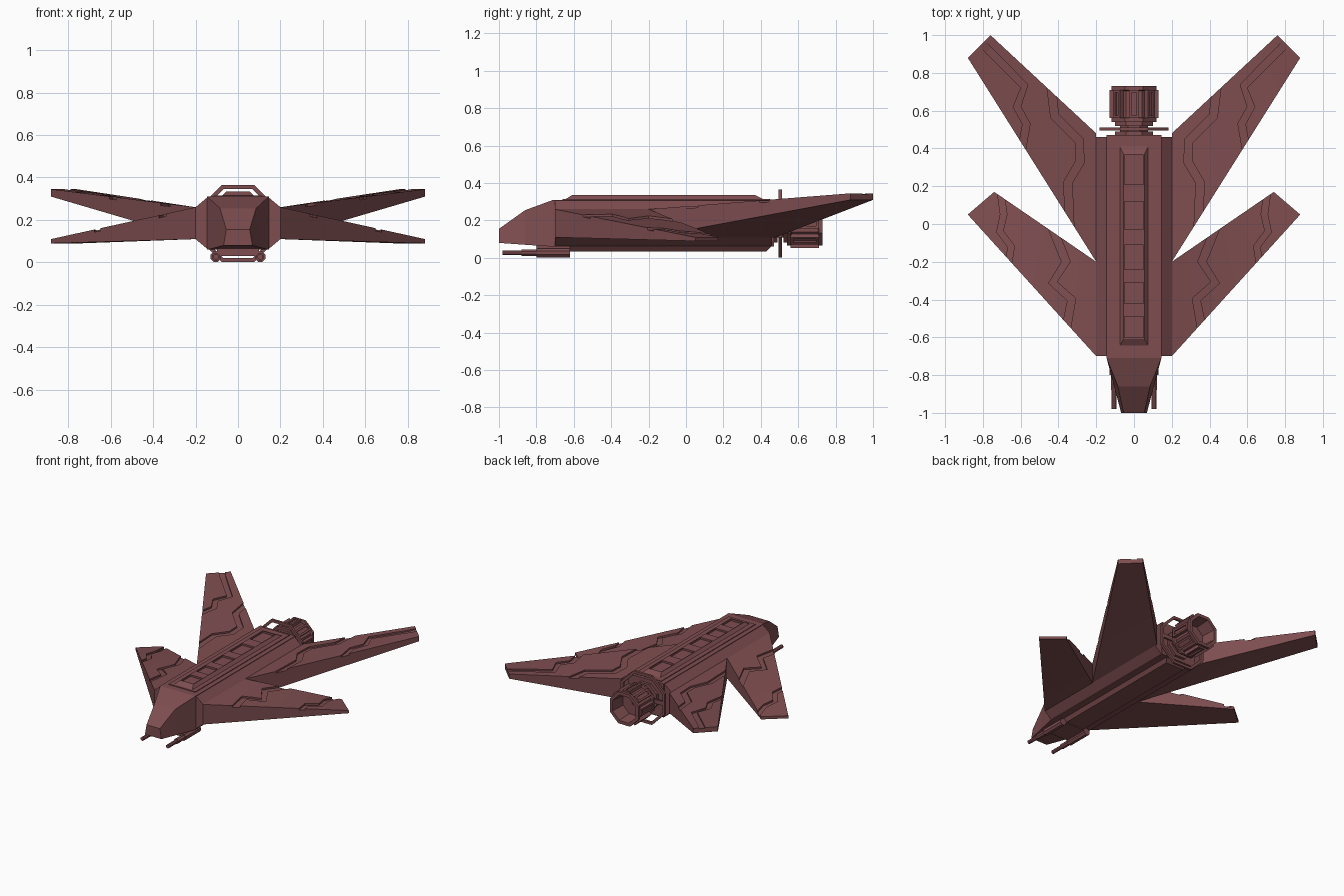
import bpy, bmesh, math
from mathutils import Vector

cube = bpy.data.objects.get("Cube")
if cube:
    bpy.data.objects.remove(cube, do_unlink=True)

hull = bpy.data.materials.new("dull_red_hull")
hull.use_nodes = True
COLOR = (0.21, 0.075, 0.08, 1)
hull.diffuse_color = COLOR
hull.node_tree.nodes["Principled BSDF"].inputs["Base Color"].default_value = COLOR
AXIS_Z = 0.183


def loft(name, sections, mirror=False, closed=False):
    """Skin a list of equal-length point rings; cap the ends unless closed."""
    bm = bmesh.new()
    rings = [[bm.verts.new(p) for p in s] for s in sections]
    pairs = list(zip(rings, rings[1:]))
    if closed:
        pairs.append((rings[-1], rings[0]))
    else:
        bm.faces.new(rings[0])
        bm.faces.new(rings[-1])
    n = len(rings[0])
    for a, b in pairs:
        for i in range(n):
            j = (i + 1) % n
            bm.faces.new((a[i], a[j], b[j], b[i]))
    bmesh.ops.recalc_face_normals(bm, faces=bm.faces)
    me = bpy.data.meshes.new(name)
    bm.to_mesh(me)
    bm.free()
    me.materials.append(hull)
    ob = bpy.data.objects.new(name, me)
    bpy.context.collection.objects.link(ob)
    if mirror:
        ob.modifiers.new("Mirror", "MIRROR")
    return ob


def box(name, x0, x1, y0, y1, z0, z1):
    return loft(name, [[(x0, y, z0), (x1, y, z0), (x1, y, z1), (x0, y, z1)]
                       for y in (y0, y1)])


def frustum(name, bottom, top, z0, z1):
    """Block with sloped sides; bottom and top are (half width, y0, y1)."""
    return loft(name, [[(-w, a, z), (w, a, z), (w, b, z), (-w, b, z)]
                       for (w, a, b), z in ((bottom, z0), (top, z1))])


def lathe(name, profile, sides, cx=0, cz=AXIS_Z, mirror=False, closed=False):
    """Faceted turning about y; radii measure to the flats."""
    k = 1 / math.cos(math.pi / sides)
    angles = [(i + 0.5) * math.tau / sides for i in range(sides)]
    return loft(name, [[(cx + r * k * math.sin(a), y, cz + r * k * math.cos(a))
                        for a in angles] for r, y in profile], mirror, closed)


def cut(ob, cutters):
    bpy.context.view_layer.objects.active = ob
    for c in cutters:
        mod = ob.modifiers.new("Cut", "BOOLEAN")
        mod.object, mod.operation, mod.solver = c, "DIFFERENCE", "EXACT"
        bpy.ops.object.modifier_apply(modifier=mod.name)
        bpy.data.objects.remove(c, do_unlink=True)


# Fuselage, side sponsons and tapered nose
box("fuselage", -0.145, 0.145, -0.71, 0.47, 0.06, 0.31)
loft("wing_root", [[(0.14, y, 0.06), (0.2, y, 0.11), (0.2, y, 0.26), (0.14, y, 0.31)]
                   for y in (-0.7, 0.46)], mirror=True)
loft("nose", [[(-wb, y, zb), (wb, y, zb), (wt, y, zt), (-wt, y, zt)]
              for y, wt, zt, wb, zb in ((-0.71, 0.145, 0.31, 0.145, 0.06),
                                        (-0.86, 0.085, 0.255, 0.105, 0.07),
                                        (-1.0, 0.055, 0.155, 0.068, 0.08))])

# Dorsal spine with recessed panels
frustum("spine_base", (0.11, -0.66, 0.45), (0.11, -0.66, 0.45), 0.305, 0.315)
spine = frustum("spine", (0.08, -0.65, 0.42), (0.055, -0.61, 0.37), 0.31, 0.335)
cut(spine, [box("panel_cutter", -0.05, 0.05, a, b, 0.322, 0.4)
            for a, b in ((0.21, 0.365), (-0.03, 0.12), (-0.24, -0.11),
                         (-0.42, -0.31), (-0.6, -0.49))])

# Belly keel and twin guns
frustum("keel", (0.075, -0.66, 0.43), (0.1, -0.68, 0.46), 0.035, 0.065)
lathe("gun", [(0.013, -0.98), (0.013, -0.88), (0.018, -0.88), (0.018, -0.8),
              (0.024, -0.8), (0.024, -0.62)], 8, 0.105, 0.027, mirror=True)
box("gun_mount", -0.1, 0.1, -0.8, -0.62, 0.03, 0.065)


# Wings: root and tip given as leading and trailing points
def wing(name, lead, trail, top, bottom, grooves):
    lead, trail = [[Vector(p) for p in e] for e in (lead, trail)]

    def top_at(x, y):
        u = 0.5
        for _ in range(10):
            span = lead[1].lerp(trail[1], u).x - lead[0].x
            t = (x - lead[0].x) / span
            a, b = lead[0].lerp(lead[1], t), trail[0].lerp(trail[1], t)
            u = min(1.3, max(-0.3, (y - a.y) / (b.y - a.y)))
        return top[0] + (top[1] - top[0]) * t

    rings = []
    for i in range(7):
        t = i / 6
        a, b = lead[0].lerp(lead[1], t), trail[0].lerp(trail[1], t)
        zt = top[0] + (top[1] - top[0]) * t
        zb = bottom[0] + (bottom[1] - bottom[0]) * t
        rings.append([(a.x, a.y, zb), (b.x, b.y, zb), (b.x, b.y, zt), (a.x, a.y, zt)])
    ob = loft(name, rings)

    cutters = []
    for path, width in grooves:
        pts = [Vector(p) for p in path]
        sections = []
        for i, p in enumerate(pts):
            d = (pts[min(i + 1, len(pts) - 1)] - pts[max(i - 1, 0)]).normalized()
            n = Vector((-d.y, d.x)) * width / 2
            l, r = p + n, p - n
            zl, zr = top_at(*l), top_at(*r)
            sections.append([(l.x, l.y, zl - 0.012), (r.x, r.y, zr - 0.012),
                             (r.x, r.y, zr + 0.05), (l.x, l.y, zl + 0.05)])
        cutters.append(loft("groove_cutter", sections))
    cut(ob, cutters)
    ob.modifiers.new("Mirror", "MIRROR")


wing("rear_wing", ((0.2, -0.2), (0.88, 0.88)), ((0.2, 0.48), (0.76, 1.0)),
     (0.26, 0.345), (0.11, 0.31),
     [(((0.44, 0.74), (0.42, 0.57), (0.29, 0.44), (0.285, 0.33), (0.35, 0.22), (0.34, -0.02)), 0.045),
      (((0.84, 1.0), (0.77, 0.92), (0.58, 0.73), (0.62, 0.62), (0.57, 0.53), (0.6, 0.36)), 0.04)])
wing("front_wing", ((0.2, -0.7), (0.88, 0.05)), ((0.2, -0.2), (0.74, 0.17)),
     (0.26, 0.11), (0.11, 0.09),
     [(((0.44, 0.0), (0.36, -0.2), (0.43, -0.31), (0.33, -0.4), (0.36, -0.56)), 0.045),
      (((0.71, 0.2), (0.69, 0.05), (0.71, -0.04), (0.65, -0.12), (0.67, -0.24)), 0.035)])

# Engine: neck, hollow drum and one rib per facet
lathe("engine_neck", [(0.1, 0.46), (0.1, 0.49), (0.075, 0.49), (0.075, 0.52),
                      (0.1, 0.52), (0.1, 0.55)], 8)
lathe("engine_drum", [(0.085, 0.54), (0.118, 0.54), (0.118, 0.56), (0.105, 0.565),
                      (0.105, 0.705), (0.118, 0.71), (0.118, 0.73), (0.095, 0.73),
                      (0.085, 0.62), (0.01, 0.62), (0.01, 0.54)], 8, closed=True)
for i in range(8):
    rib = box("engine_rib", -0.026, 0.026, 0.56, 0.71, 0.1, 0.13)
    slot = box("slot_cutter", -0.012, 0.012, 0.575, 0.695, 0.12, 0.2)
    cut(rib, [slot])
    rib.location.z = AXIS_Z
    rib.rotation_euler.y = i * math.tau / 8

# Thin octagonal hoop around the neck
lathe("engine_hoop", [(0.163, 0.495), (0.182, 0.495), (0.182, 0.512), (0.163, 0.512)],
      8, closed=True)
for side in (-1, 1):
    box("hoop_strut", *sorted((side * 0.07, side * 0.17)), 0.497, 0.51,
        AXIS_Z - 0.015, AXIS_Z + 0.015)
